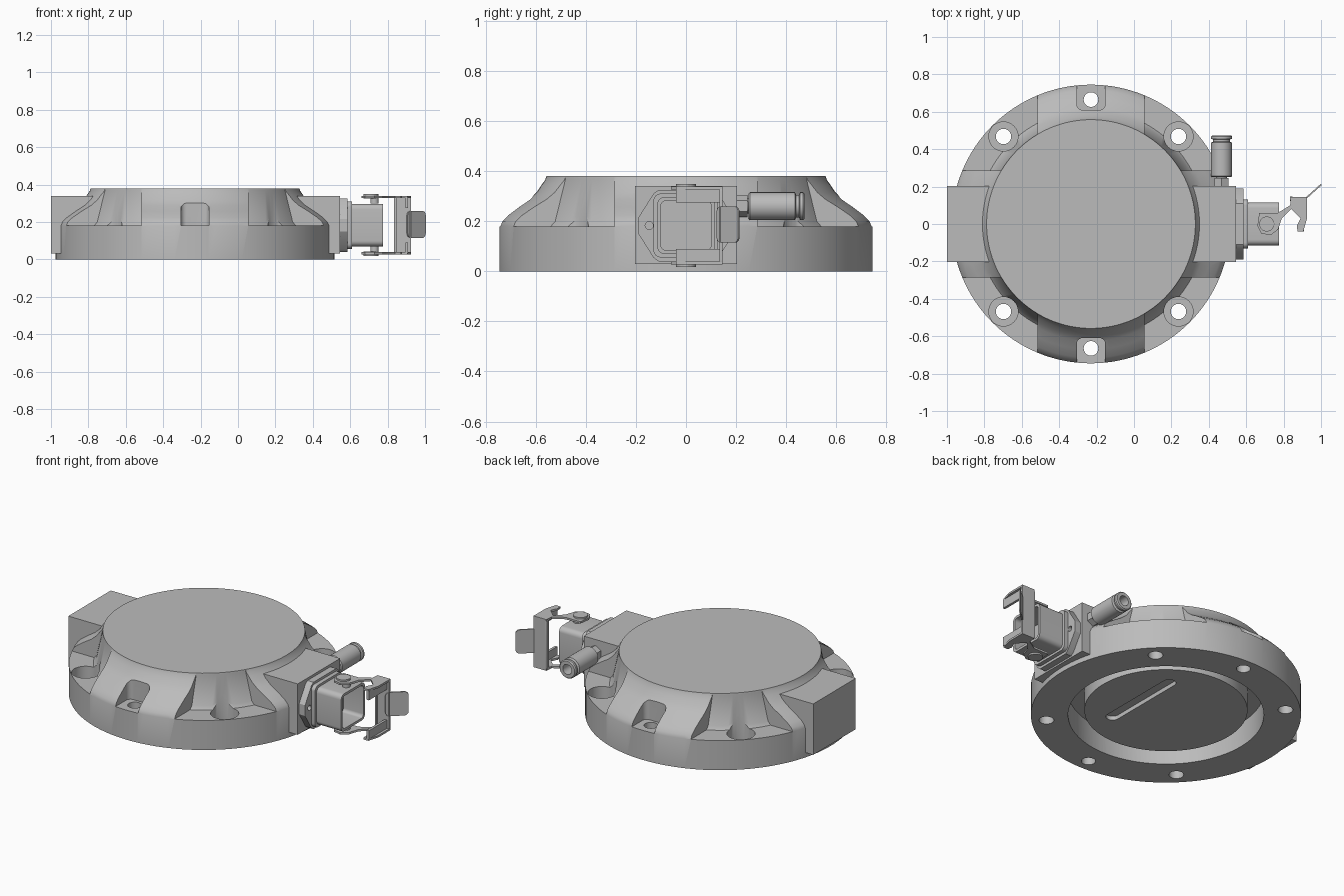
import bpy, bmesh, math
from mathutils import Matrix

if "Cube" in bpy.data.objects:
    bpy.data.objects.remove(bpy.data.objects["Cube"])

grey = bpy.data.materials.new("metal_grey")
grey.use_nodes = True
COLOUR = (0.5, 0.5, 0.5, 1)
grey.diffuse_color = COLOUR
grey.node_tree.nodes["Principled BSDF"].inputs["Base Color"].default_value = COLOUR

CX = -0.23  # housing axis
AXES = {"x": Matrix(((0, 0, 1), (1, 0, 0), (0, 1, 0))),
        "y": Matrix(((0, 1, 0), (0, 0, 1), (1, 0, 0))),
        "z": Matrix.Identity(3)}


def finish(bm, name, axis="z", loc=(0, 0, 0)):
    bmesh.ops.remove_doubles(bm, verts=bm.verts, dist=1e-5)
    bmesh.ops.transform(bm, matrix=Matrix.Translation(loc) @ AXES[axis].to_4x4(), verts=bm.verts)
    bmesh.ops.recalc_face_normals(bm, faces=bm.faces)
    mesh = bpy.data.meshes.new(name)
    bm.to_mesh(mesh)
    bm.free()
    mesh.materials.append(grey)
    ob = bpy.data.objects.new(name, mesh)
    bpy.context.collection.objects.link(ob)
    return ob


def prism(name, pts, lo, hi, axis="z"):
    """Extrude a polygon along an axis (x: points are y,z; y: z,x; z: x,y)."""
    bm = bmesh.new()
    face = bm.faces.new([bm.verts.new((a, b, lo)) for a, b in pts])
    ext = bmesh.ops.extrude_face_region(bm, geom=[face])
    top = [v for v in ext["geom"] if isinstance(v, bmesh.types.BMVert)]
    bmesh.ops.translate(bm, verts=top, vec=(0, 0, hi - lo))
    return finish(bm, name, axis)


def lathe(name, profile, loc=(0, 0, 0), axis="z", steps=48):
    """Revolve (radius, height) points about an axis."""
    bm = bmesh.new()
    vs = [bm.verts.new((r, 0, h)) for r, h in profile]
    edges = [bm.edges.new(p) for p in zip(vs, vs[1:])]
    bmesh.ops.spin(bm, geom=vs + edges, cent=(0, 0, 0), axis=(0, 0, 1),
                   angle=math.tau, steps=steps, use_duplicate=False)
    return finish(bm, name, axis, loc)


def rod(name, r, lo, hi, loc, axis="z", steps=32):
    return lathe(name, [(0, lo), (r, lo), (r, hi), (0, hi)], loc, axis, steps)


def rrect(cx, cy, w, h, r, n=6):
    """Rounded rectangle outline."""
    pts = []
    for k, (sx, sy) in enumerate([(1, 1), (-1, 1), (-1, -1), (1, -1)]):
        for i in range(n + 1):
            a = (k + i / n) * math.pi / 2
            pts.append((cx + sx * (w / 2 - r) + r * math.cos(a),
                        cy + sy * (h / 2 - r) + r * math.sin(a)))
    return pts


def rect(x0, x1, y0, y1):
    return [(x0, y0), (x1, y0), (x1, y1), (x0, y1)]


def combine(ob, other, op="DIFFERENCE"):
    mod = ob.modifiers.new(op, "BOOLEAN")
    mod.operation, mod.object, mod.solver = op, other, "EXACT"
    bpy.context.view_layer.objects.active = ob
    bpy.ops.object.modifier_apply(modifier=mod.name)
    bpy.data.objects.remove(other)


# Housing: flanged body with an S-curved shoulder
shoulder = [(0.745, 0.18), (0.737, 0.2), (0.715, 0.223), (0.67, 0.257), (0.625, 0.288),
            (0.597, 0.315), (0.577, 0.345), (0.563, 0.365), (0.558, 0.38)]
housing = lathe("housing", [(0, 0), (0.745, 0)] + shoulder + [(0, 0.38)], (CX, 0, 0), steps=128)

# Side blocks
for lo, hi in ((-1, -0.7), (0.24, 0.545)):
    combine(housing, prism("block", rect(lo, hi, -0.204, 0.204), 0.03, 0.34), "UNION")

# Corner pockets with counterbored bolt holes
for sx in (-1, 1):
    for sy in (-1, 1):
        xs = sorted((CX + sx * 0.285, CX + sx))
        ys = sorted((sy * 0.285, sy))
        pocket = prism("pocket", rect(*xs, *ys), 0.18, 0.6)
        combine(pocket, lathe("core", [(0, 0.1), (0.63, 0.1), (0.61, 0.18), (0.595, 0.2), (0.559, 0.37),
                                       (0.559, 0.7), (0, 0.7)], (CX, 0, 0), steps=128))
        combine(housing, pocket)
        spot = (CX + sx * 0.468, sy * 0.468, 0)
        combine(housing, lathe("bolt_hole", [(0, -0.1), (0.041, -0.1), (0.041, 0.1), (0.078, 0.1),
                                             (0.078, 0.3), (0, 0.3)], spot))

# Front and back notches with their holes
for s in (-1, 1):
    combine(housing, prism("notch", rrect(CX, s * 0.71, 0.152, 0.2, 0.03), 0.18, 0.5))
    combine(housing, rod("notch_hole", 0.039, -0.1, 0.4, (CX, s * 0.665, 0)))

# Underside: annular groove around a slightly sunk boss with a slot
combine(housing, lathe("groove", [(0, -0.1), (0.54, -0.1), (0.54, 0.15), (0.45, 0.15),
                                  (0.45, 0.03), (0, 0.03)], (CX, 0, 0), steps=128))
combine(housing, prism("slot", rrect(CX + 0.18, 0, 0.075, 0.56, 0.037), -0.05, 0.055))

# Connector flange plate
half = [(0.11, 0.04), (0.13, 0.055), (0.19, 0.15), (0.19, 0.215), (0.13, 0.31), (0.11, 0.325)]
plate = prism("connector_flange", half + [(-y, z) for y, z in reversed(half)], 0.54, 0.585, "x")
for s in (-1, 1):
    combine(plate, rod("screw_hole", 0.016, 0.56, 0.7, (0, s * 0.147, 0.183), "x", 16))
prism("connector_collar", rrect(0, 0.183, 0.26, 0.255, 0.03), 0.58, 0.61, "x")

# Connector shell, open at its outer end
shell = prism("connector_shell", rrect(0, 0.183, 0.23, 0.228, 0.03), 0.6, 0.775, "x")
combine(shell, prism("cavity", rrect(0, 0.183, 0.2, 0.198, 0.02), 0.64, 0.9, "x"))

# Locking lever: two side arms, hinge pins, cross plate and thumb tab
arm = [(0.66, -0.01), (0.67, 0.06), (0.77, 0.06), (0.835, 0.1), (0.84, 0.145), (0.925, 0.145),
       (0.925, 0.03), (0.905, -0.04), (0.875, -0.04), (0.87, -0.01), (0.89, 0.03),
       (0.84, 0.08), (0.79, 0.03), (0.77, -0.03), (0.73, -0.06), (0.68, -0.05)]
for name, z, s in (("upper", 0.333, 1), ("lower", 0.033, -1)):
    prism(name + "_lever_arm", arm, z - 0.006, z + 0.006)
    rod(name + "_hinge_pin", 0.022, -0.035, 0.014, (0.73, 0, z)) if s > 0 else \
        rod(name + "_hinge_pin", 0.022, -0.014, 0.035, (0.73, 0, z))
    rod(name + "_hinge_cap", 0.04, -0.012, 0.012, (0.71, 0, z + s * 0.004))
prism("lever_cross_plate", rrect(0.183, 0.882, 0.3, 0.086, 0.01), 0.133, 0.145, "y")
prism("lever_edge_plate", rrect(0.135, 0.183, 0.022, 0.3, 0.01), 0.835, 0.847, "x")
prism("lever_hook_strip", rect(0.895, 0.91, -0.04, 0.14), 0.275, 0.33)
prism("lever_lower_hook_strip", rect(0.895, 0.91, -0.04, 0.14), 0.035, 0.09)

# Thumb tab: rounded plate slanting outwards
tab = prism("thumb_tab", rrect(0, 0, 0.13, 0.145, 0.025), -0.004, 0.004, "y")
tab.data.transform(Matrix.Translation((0.953, 0.168, 0.187)) @ Matrix.Rotation(math.radians(42), 4, "Z")
                   @ Matrix.Rotation(math.pi / 2, 4, "Y"))

# Hose fitting with a hex nut, collar and bore
at = (0.468, 0, 0.26)
lathe("hose_fitting", [(0, 0.19), (0.03, 0.19), (0.03, 0.25), (0.05, 0.25), (0.056, 0.256),
                       (0.056, 0.435), (0.045, 0.44), (0.045, 0.452), (0.056, 0.455), (0.056, 0.468),
                       (0.05, 0.474), (0.03, 0.474), (0.03, 0.36), (0, 0.36)], at, "y")
rod("fitting_nut", 0.044, 0.2, 0.245, at, "y", 6)

# Smooth curved faces, keep hard edges
for ob in list(bpy.context.scene.objects):
    if ob.type == "MESH" and ob.data.materials and ob.data.materials[0] == grey:
        bpy.ops.object.select_all(action="DESELECT")
        ob.select_set(True)
        bpy.context.view_layer.objects.active = ob
        bpy.ops.object.shade_smooth_by_angle(angle=math.radians(30))
